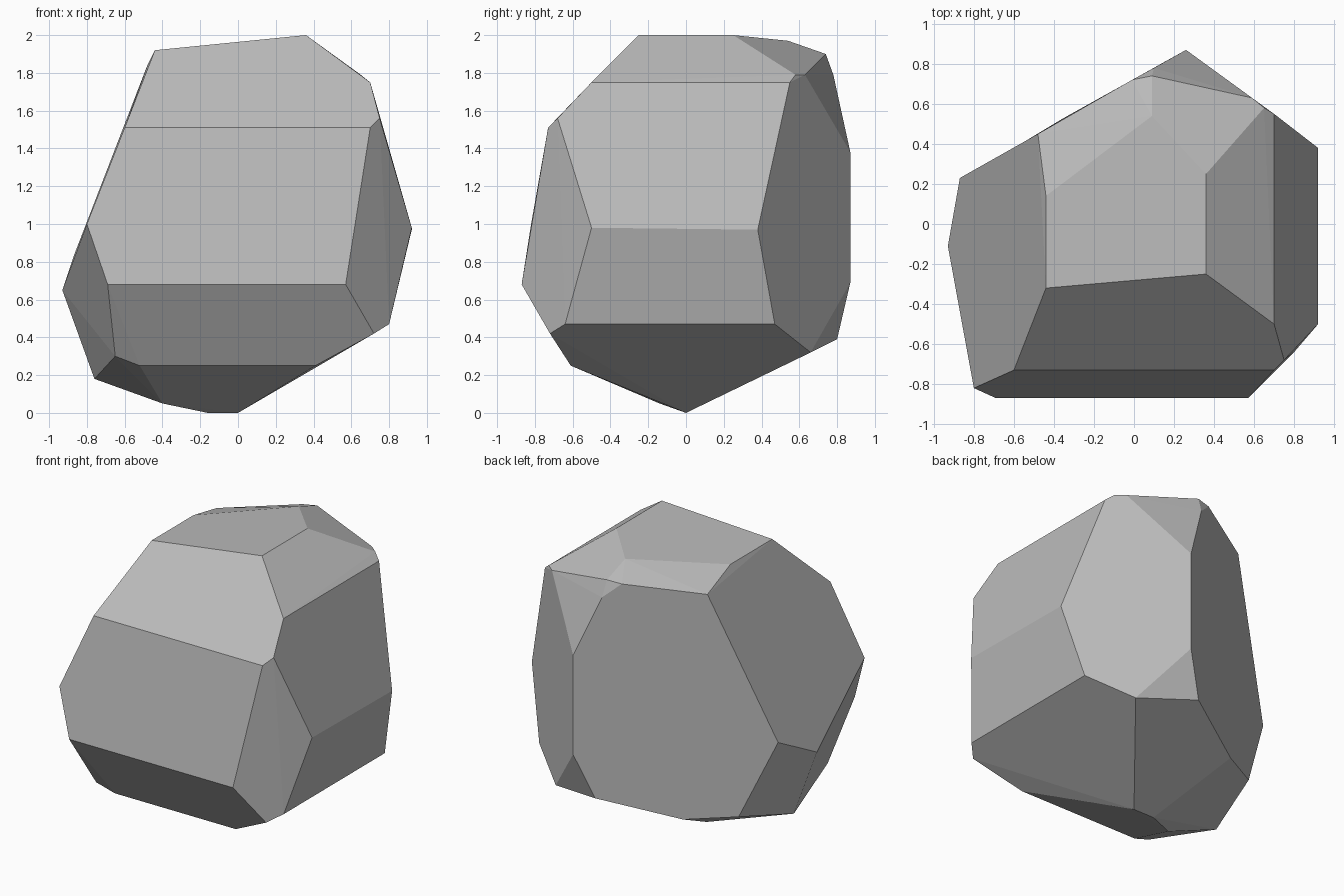
import bpy
import bmesh
from math import radians
from mathutils import Vector

# Remove the default object only
default_cube = bpy.data.objects.get("Cube")
if default_cube:
    bpy.data.objects.remove(default_cube, do_unlink=True)


def make_material(name, colour):
    """One flat colour for both viewport and render."""
    material = bpy.data.materials.new(name)
    material.use_nodes = True
    material.diffuse_color = colour
    shader = next(node for node in material.node_tree.nodes
                  if node.type == "BSDF_PRINCIPLED")
    shader.inputs["Base Color"].default_value = colour
    shader.inputs["Roughness"].default_value = 0.9
    return material


def make_chiselled_stone(name, corner_groups, material):
    """Wrap a convex skin around the corners and merge it into flat facets."""
    bm = bmesh.new()
    for group in corner_groups:
        for corner in group:
            bm.verts.new(Vector(corner) / 100)  # corners are in hundredths

    # Wrap the corners and drop any that fall inside the skin
    hull = bmesh.ops.convex_hull(bm, input=bm.verts[:])
    inside = [item for item in hull["geom_interior"]
              if isinstance(item, bmesh.types.BMVert)]
    bmesh.ops.delete(bm, geom=inside, context="VERTS")

    # Join nearly level triangles into the large chiselled facets
    bmesh.ops.dissolve_limit(bm, angle_limit=radians(2.5),
                             verts=bm.verts[:], edges=bm.edges[:])
    bmesh.ops.recalc_face_normals(bm, faces=bm.faces[:])

    mesh = bpy.data.meshes.new(name)
    bm.to_mesh(mesh)
    bm.free()
    mesh.materials.append(material)
    mesh.shade_flat()
    stone = bpy.data.objects.new(name, mesh)
    bpy.context.scene.collection.objects.link(stone)
    return stone


# Flat top, sloping gently down to the right
crown = [(-44, -32, 192), (36, -25, 200), (36, 25, 200),
         (9, 54, 197), (-44, 14, 192)]

# Bevelled rim below the crown
shoulder = [(70, -50, 175), (70, 55, 175), (65, 58, 179), (59, 63, 179),
            (9, 74, 190), (-1, 72, 189), (10, 78, 179), (-48, 45, 184),
            (-60, -73, 151), (70, -73, 151), (75, -68, 156)]

# Widest band around the middle
waist = [(26, 87, 138), (26, 87, 69), (92, 38, 97), (92, -50, 98),
         (57, -87, 68), (-69, -87, 68), (-80, -82, 100),
         (-93, -11, 65), (-87, 23, 83)]

# Undercut corners where the sides turn inwards
undercut = [(80, 47, 47), (54, 66, 32), (14, 80, 39), (-35, 53, 27),
            (-65, 35, 30), (-76, -10, 18), (-65, -63, 30),
            (-52, -61, 25), (41, -61, 25), (72, -72, 42), (80, -64, 47)]

# Short ridge that the stone rests on
foot = [(0, 0, 0), (-16, 0, 0), (-40, -14, 5)]

stone_grey = make_material("stone grey", (0.5, 0.5, 0.5, 1.0))
make_chiselled_stone("boulder", [crown, shoulder, waist, undercut, foot],
                     stone_grey)
